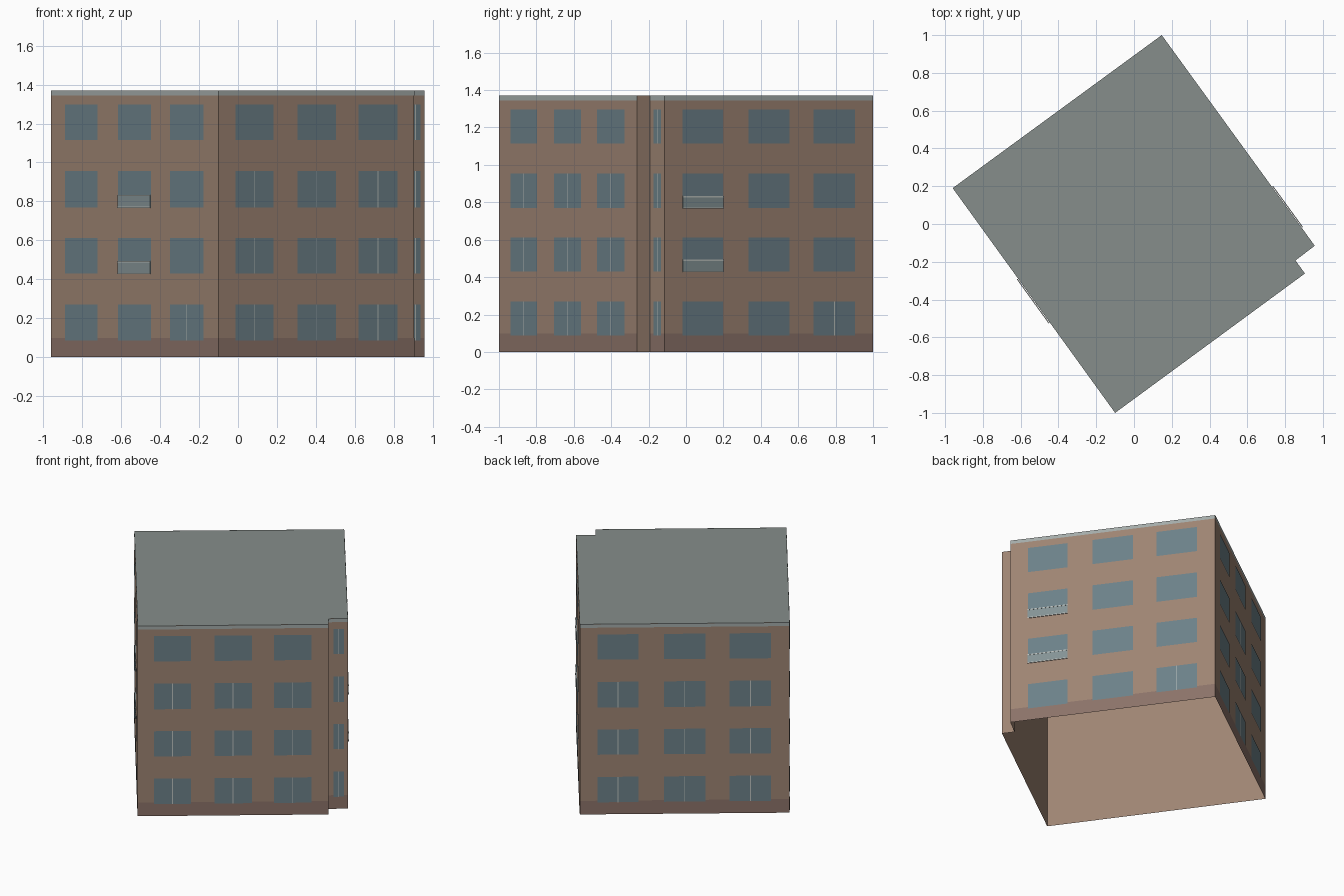
import bpy
from mathutils import Vector

if "Cube" in bpy.data.objects:
    bpy.data.objects.remove(bpy.data.objects["Cube"])

H = 1.37
# footprint corners, counter-clockwise: left, front, notch (3), back
PLAN = [(-.96, .19), (-.10, -1.0), (.905, -.262), (.855, -.193), (.957, -.115), (.147, 1.0)]
FLOORS = [(.087, .27), (.43, .612), (.77, .955), (1.115, 1.297)]
COLUMNS = [(.085, .28), (.402, .598), (.714, .912)]


def material(name, rgb):
    m = bpy.data.materials.new(name)
    m.diffuse_color = (*rgb, 1)
    m.use_nodes = True
    m.node_tree.nodes["Principled BSDF"].inputs["Base Color"].default_value = m.diffuse_color
    return m


WALL = material("wall_brown", (.34, .23, .17))
BASE = material("plinth_brown", (.26, .17, .14))
ROOF = material("roof_grey", (.24, .27, .26))
TRIM = material("trim_grey", (.37, .41, .40))
GLASS = material("window_blue", (.15, .22, .25))
PANEL = material("balcony_glass", (.23, .29, .30))
FRAME = material("frame_light", (.50, .53, .51))


def build(name, verts, faces, mat):
    me = bpy.data.meshes.new(name)
    me.from_pydata(verts, [], faces)
    me.materials.append(mat)
    ob = bpy.data.objects.new(name, me)
    bpy.context.collection.objects.link(ob)
    return ob


class Facade:
    """One wall: places rectangles by fraction along the wall and height."""
    def __init__(self, i):
        self.a = Vector((*PLAN[i], 0))
        self.d = Vector((*PLAN[(i + 1) % len(PLAN)], 0)) - self.a
        self.n = Vector((self.d.y, -self.d.x, 0)).normalized()

    def point(self, t, z, off):
        return self.a + self.d * t + self.n * off + Vector((0, 0, z))

    def panels(self, name, rects, off, mat):
        verts, faces = [], []
        for t0, t1, z0, z1 in rects:
            k = len(verts)
            verts += [self.point(t, z, off) for t, z in ((t0, z0), (t1, z0), (t1, z1), (t0, z1))]
            faces.append((k, k + 1, k + 2, k + 3))
        if rects:
            build(name, verts, faces, mat)

    def bar(self, name, t0, t1, z0, z1, o0, o1, mat):
        verts = [self.point(t, z, o) for o in (o0, o1)
                 for t, z in ((t0, z0), (t1, z0), (t1, z1), (t0, z1))]
        faces = [(3, 2, 1, 0), (4, 5, 6, 7), (0, 1, 5, 4), (1, 2, 6, 5), (2, 3, 7, 6), (3, 0, 4, 7)]
        build(name, verts, faces, mat)


# hollow wall shell, open underneath, and flat roof
n = len(PLAN)
build("walls", [(x, y, z) for z in (0, H) for x, y in PLAN],
      [(i, (i + 1) % n, (i + 1) % n + n, i + n) for i in range(n)], WALL)
build("roof", [(x, y, H) for x, y in PLAN], [tuple(range(n))], ROOF)

every = [(c, f) for c in range(3) for f in range(3)]
# wall index, window columns, (column, floor) with mullions, balcony column
FACADES = [
    ("front_left", 0, COLUMNS, [(2, 0)], 1),
    ("front_right", 1, COLUMNS, every, None),
    ("notch", 3, [(.26, .80)], [(0, f) for f in range(4)], None),
    ("back_right", 4, COLUMNS, [(2, 0)], 0),
    ("back_left", 5, COLUMNS, every, None),
]
for name, i, cols, mullions, balcony in FACADES:
    w = Facade(i)
    w.panels(name + "_plinth", [(0, 1, 0, .098)], .001, BASE)
    w.panels(name + "_roof_trim", [(0, 1, 1.345, H)], .001, TRIM)
    w.panels(name + "_windows", [(*c, *f) for c in cols for f in FLOORS], .0025, GLASS)
    half = .0025 / w.d.length
    mids = [(sum(cols[c]) / 2, FLOORS[f]) for c, f in mullions]
    w.panels(name + "_mullions", [(m - half, m + half, *f) for m, f in mids], .004, FRAME)
    # shallow glass balcony with top and bottom rails
    if balcony is not None:
        t0, t1 = cols[balcony]
        for f in (1, 2):
            z = FLOORS[f][0]
            w.bar(f"{name}_balcony_panel_{f}", t0, t1, z, z + .06, .004, .007, PANEL)
            w.bar(f"{name}_balcony_bottom_rail_{f}", t0, t1, z - .003, z + .003, .003, .008, FRAME)
            w.bar(f"{name}_balcony_top_rail_{f}", t0, t1, z + .057, z + .063, .003, .008, FRAME)
